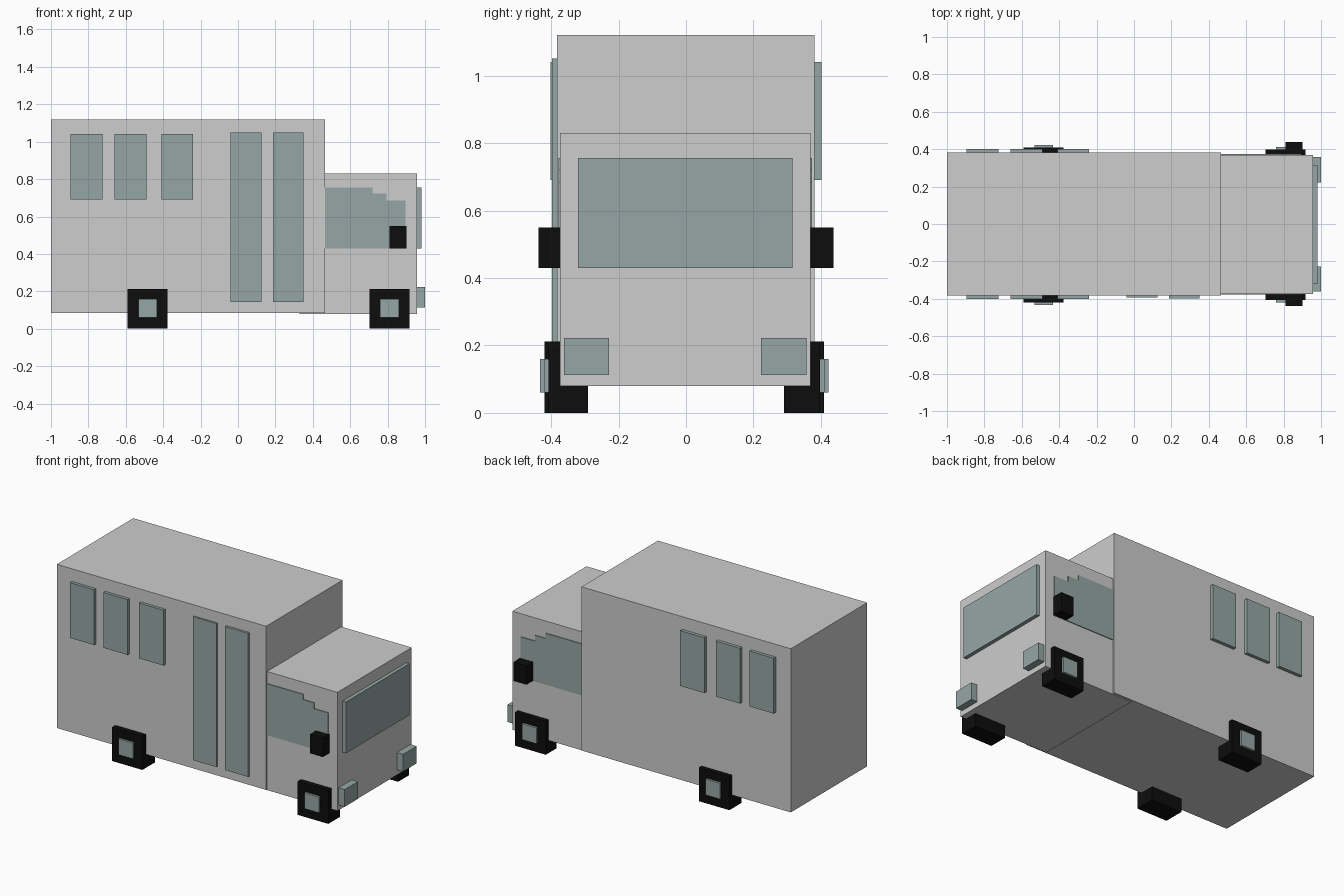
import bpy

default = bpy.data.objects.get("Cube")
if default:
    bpy.data.objects.remove(default, do_unlink=True)


def material(name, r, g, b):
    m = bpy.data.materials.new(name)
    m.use_nodes = True
    m.diffuse_color = (r, g, b, 1)
    m.node_tree.nodes["Principled BSDF"].inputs["Base Color"].default_value = (r, g, b, 1)
    return m


GREY = material("light grey paint", 0.61, 0.61, 0.61)
GLASS = material("grey green glass", 0.30, 0.39, 0.375)
BLACK = material("black rubber", 0.004, 0.004, 0.004)


def box(name, x, y, z, mat):
    """Box spanning the given (low, high) range on each axis."""
    bpy.ops.mesh.primitive_cube_add(size=1)
    ob = bpy.context.object
    ob.name = name
    ob.location = [(a + b) / 2 for a, b in (x, y, z)]
    ob.scale = [abs(b - a) for a, b in (x, y, z)]
    bpy.ops.object.transform_apply(location=True, rotation=False, scale=True)
    ob.data.materials.append(mat)
    return ob


def side_plate(name, outline, y, depth, mat):
    """Flat plate with an x-z outline, extruded along y."""
    n = len(outline)
    verts = [(x, v, z) for v in (y, y + depth) for x, z in outline]
    faces = [list(range(n)), list(range(2 * n - 1, n - 1, -1))]
    faces += [(i, i + n, (i + 1) % n + n, (i + 1) % n) for i in range(n)]
    if depth < 0:
        faces = [list(reversed(f)) for f in faces]
    mesh = bpy.data.meshes.new(name)
    mesh.from_pydata(verts, [], faces)
    mesh.materials.append(mat)
    ob = bpy.data.objects.new(name, mesh)
    bpy.context.collection.objects.link(ob)


# Body and cab
box("passenger_body", (-1, 0.465), (-0.383, 0.381), (0.085, 1.12), GREY)
box("cab", (0.33, 0.957), (-0.373, 0.369), (0.08, 0.83), GREY)
box("windshield", (0.95, 0.98), (-0.32, 0.315), (0.43, 0.755), GLASS)

# Folding door panes
box("door_pane_rear", (-0.04, 0.125), (-0.393, -0.37), (0.142, 1.05), GLASS)
box("door_pane_front", (0.188, 0.35), (-0.398, -0.37), (0.142, 1.05), GLASS)

# Stepped outline of the cab side window
cab_window = [(0.46, 0.43), (0.895, 0.43), (0.895, 0.685), (0.795, 0.685),
              (0.795, 0.722), (0.72, 0.722), (0.72, 0.755), (0.46, 0.755)]

for side, s, cab_y in (("right", -1, -0.373), ("left", 1, 0.369)):
    # Passenger windows
    for i, x in enumerate((-0.895, -0.66, -0.41)):
        box(f"{side}_window_{i + 1}", (x, x + 0.17), (s * 0.37, s * 0.402), (0.69, 1.04), GLASS)

    # Cab window, mirror and headlight
    side_plate(f"{side}_cab_window", cab_window, cab_y, s * 0.005, GLASS)
    box(f"{side}_mirror", (0.81, 0.9), (s * 0.36, s * 0.438), (0.43, 0.55), BLACK)
    inner, outer = (0.228, 0.362) if s < 0 else (0.222, 0.357)
    box(f"{side}_headlight", (0.95, 1), (s * inner, s * outer), (0.113, 0.222), GLASS)

    # Square wheels with hub plates
    extra = 0.01 if s < 0 else 0
    for end, x, y in (("rear", -0.483, 0.409), ("front", 0.81, 0.397)):
        face = y + extra
        box(f"{side}_{end}_wheel", (x - 0.107, x + 0.107), (s * 0.29, s * face), (0, 0.212), BLACK)
        box(f"{side}_{end}_hub", (x - 0.05, x + 0.05), (s * 0.35, s * (face + 0.014)), (0.06, 0.16), GLASS)
